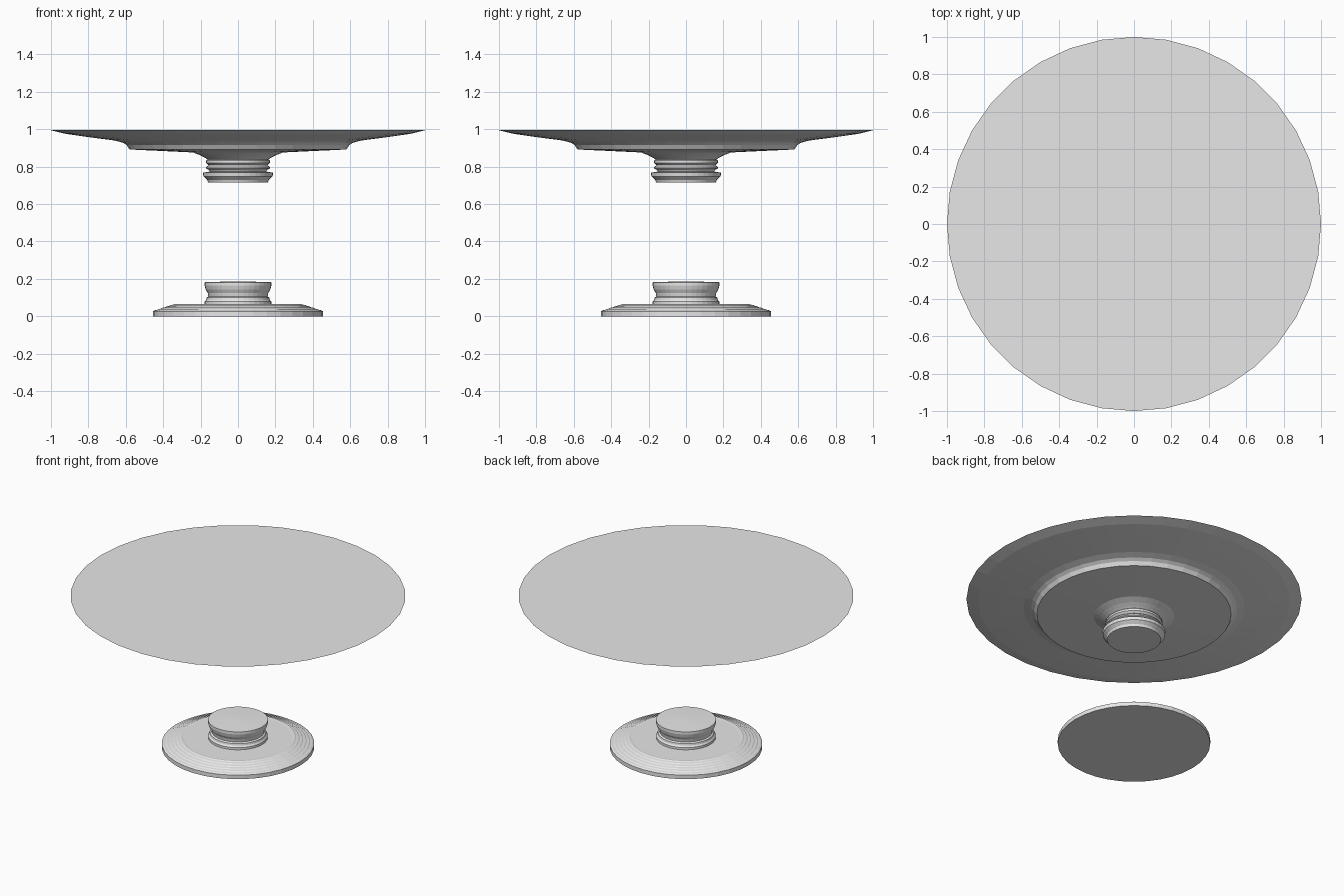
import bpy, bmesh, math

cube = bpy.data.objects.get("Cube")
if cube:
    bpy.data.objects.remove(cube, do_unlink=True)

SIDES = 36

# Single plain grey material
grey = bpy.data.materials.new("light_grey")
grey.use_nodes = True
colour = (0.8, 0.8, 0.8, 1)
grey.diffuse_color = colour
grey.node_tree.nodes["Principled BSDF"].inputs["Base Color"].default_value = colour


def lathe(name, profile):
    """Spin a (radius, height) profile about z and cap both ends."""
    bm = bmesh.new()
    rings = []
    for r, z in profile:
        rings.append([bm.verts.new((r * math.cos(a), r * math.sin(a), z))
                      for a in (math.tau * i / SIDES for i in range(SIDES))])
    for low, high in zip(rings, rings[1:]):
        for i in range(SIDES):
            j = (i + 1) % SIDES
            bm.faces.new((low[i], low[j], high[j], high[i]))
    bm.faces.new(rings[0][::-1])
    bm.faces.new(rings[-1])
    bmesh.ops.recalc_face_normals(bm, faces=bm.faces)
    mesh = bpy.data.meshes.new(name)
    bm.to_mesh(mesh)
    bm.free()
    mesh.materials.append(grey)
    obj = bpy.data.objects.new(name, mesh)
    bpy.context.collection.objects.link(obj)
    return obj


# Wide top plate: flared underside, recessed step and central throat
lathe("top_plate", [
    (0.16, 0.838), (0.175, 0.847), (0.20, 0.86), (0.24, 0.876),
    (0.58, 0.892), (0.595, 0.915), (0.615, 0.928), (0.66, 0.94),
    (0.80, 0.958), (0.93, 0.977), (1.0, 0.995)])

# Ringed collar hanging under the plate
lathe("upper_collar", [
    (0.16, 0.715), (0.165, 0.73), (0.185, 0.748), (0.188, 0.768),
    (0.15, 0.774), (0.155, 0.782), (0.17, 0.79), (0.17, 0.798),
    (0.157, 0.808), (0.17, 0.82), (0.17, 0.833), (0.16, 0.842)])

# Base disc with fine concentric steps on its sloping rim
steps = [(0.455, 0.0), (0.455, 0.026)]
for i in range(5):
    r, z = 0.445 - 0.021 * i, 0.032 + 0.007 * i
    steps += [(r, z), (r - 0.013, z + 0.002)]
lathe("base_disc", steps + [(0.34, 0.066), (0.325, 0.064), (0.17, 0.064)])

# Waisted collar standing on the base, with a low domed cap
lathe("lower_collar", [
    (0.178, 0.06), (0.178, 0.078), (0.17, 0.088), (0.168, 0.10),
    (0.158, 0.106), (0.162, 0.125), (0.172, 0.142), (0.179, 0.165),
    (0.179, 0.182), (0.03, 0.187)])
